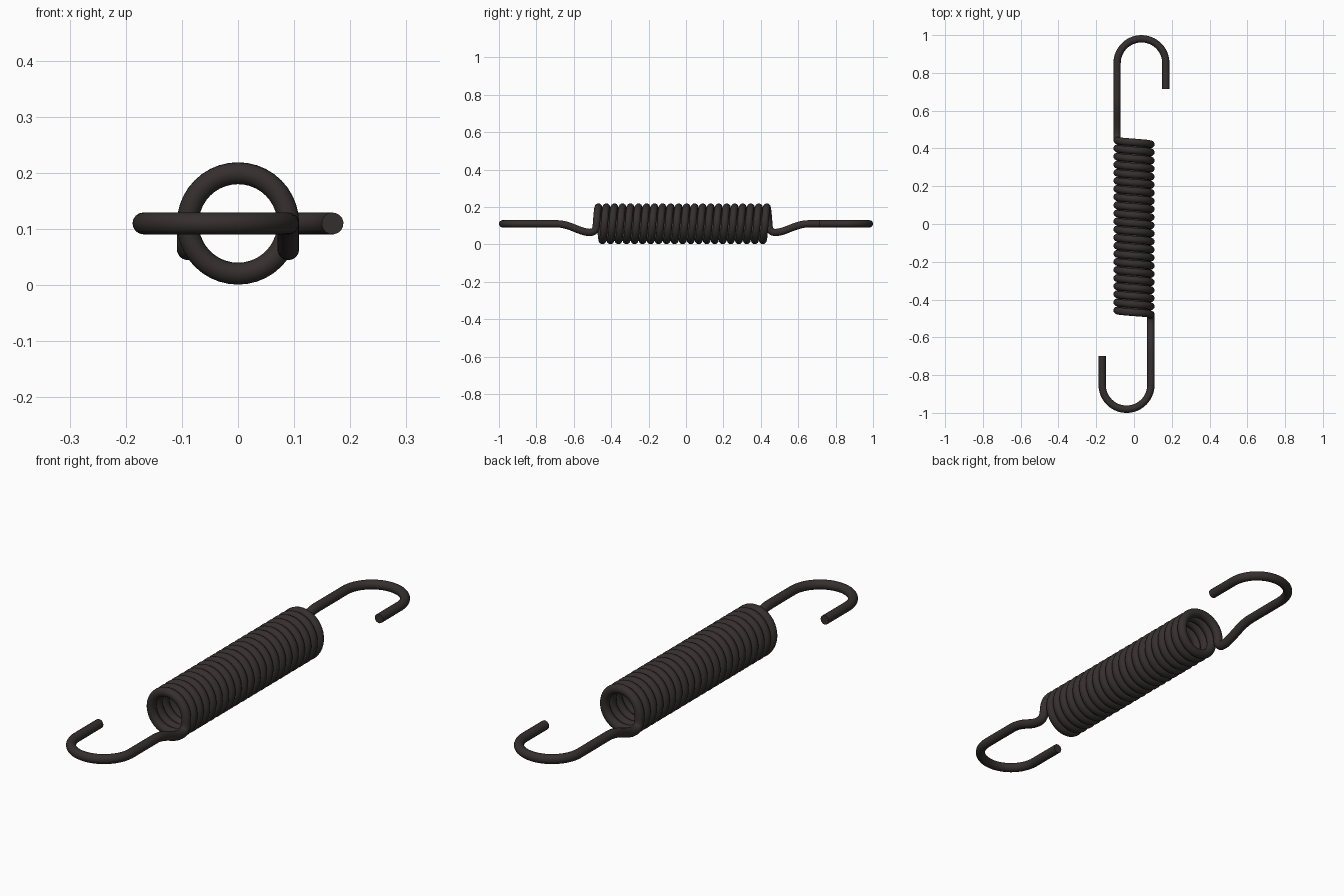
import bpy
from math import pi, cos, sin
from mathutils import Vector
from mathutils.geometry import interpolate_bezier

cube = bpy.data.objects.get("Cube")
if cube:
    bpy.data.objects.remove(cube, do_unlink=True)

WIRE = 0.0195       # wire radius
COIL = 0.0895       # coil centreline radius
AXIS = 0.11         # height of the coil axis
TURNS = 21.5
Y_FRONT, Y_BACK = -0.479, 0.443
HOOK = 0.129        # hook bend radius
HOOK_Y = 1 - WIRE - HOOK

steel = bpy.data.materials.new("dark steel")
steel.use_nodes = True
colour = (0.036, 0.028, 0.028, 1)
steel.diffuse_color = colour
steel.node_tree.nodes["Principled BSDF"].inputs["Base Color"].default_value = colour


def hook_path(coil_end, tip):
    """Front hook, from its free tip to the first coil."""
    centre = COIL - HOOK
    pts = [Vector((centre - HOOK, -tip, AXIS))]
    for i in range(33):
        a = pi + pi * i / 32
        pts.append(Vector((centre + HOOK * cos(a), -HOOK_Y + HOOK * sin(a), AXIS)))

    def at(dy, z):
        return Vector((COIL, -coil_end + dy, z))
    # Dip below the axis, then rise into the coil
    slope = interpolate_bezier(at(-0.215, AXIS), at(-0.14, AXIS), at(-0.09, 0.064), at(-0.035, 0.064), 16)
    rise = interpolate_bezier(at(-0.035, 0.064), at(-0.008, 0.064), at(-0.001, 0.082), at(0, AXIS), 14)
    return pts + slope + rise[1:]


# Front hook, coil, then the back hook turned half way round
path = hook_path(-Y_FRONT, 0.70)
steps = int(TURNS * 40)
for i in range(1, steps):
    t = i / steps
    a = 2 * pi * TURNS * t
    path.append(Vector((COIL * cos(a), Y_FRONT + (Y_BACK - Y_FRONT) * t, AXIS + COIL * sin(a))))
path += [Vector((-p.x, -p.y, p.z)) for p in reversed(hook_path(Y_BACK, 0.715))]

# Sweep the wire along the path
curve = bpy.data.curves.new("extension_spring", "CURVE")
curve.dimensions = "3D"
curve.bevel_depth = WIRE
curve.bevel_resolution = 6
curve.use_fill_caps = True
spline = curve.splines.new("POLY")
spline.points.add(len(path) - 1)
for point, p in zip(spline.points, path):
    point.co = (*p, 1)
curve.materials.append(steel)
spring = bpy.data.objects.new("extension_spring", curve)
bpy.context.collection.objects.link(spring)

# Smooth mesh with crisp cut ends
bpy.ops.object.select_all(action="DESELECT")
spring.select_set(True)
bpy.context.view_layer.objects.active = spring
bpy.ops.object.convert(target="MESH")
bpy.ops.object.shade_smooth_by_angle()
